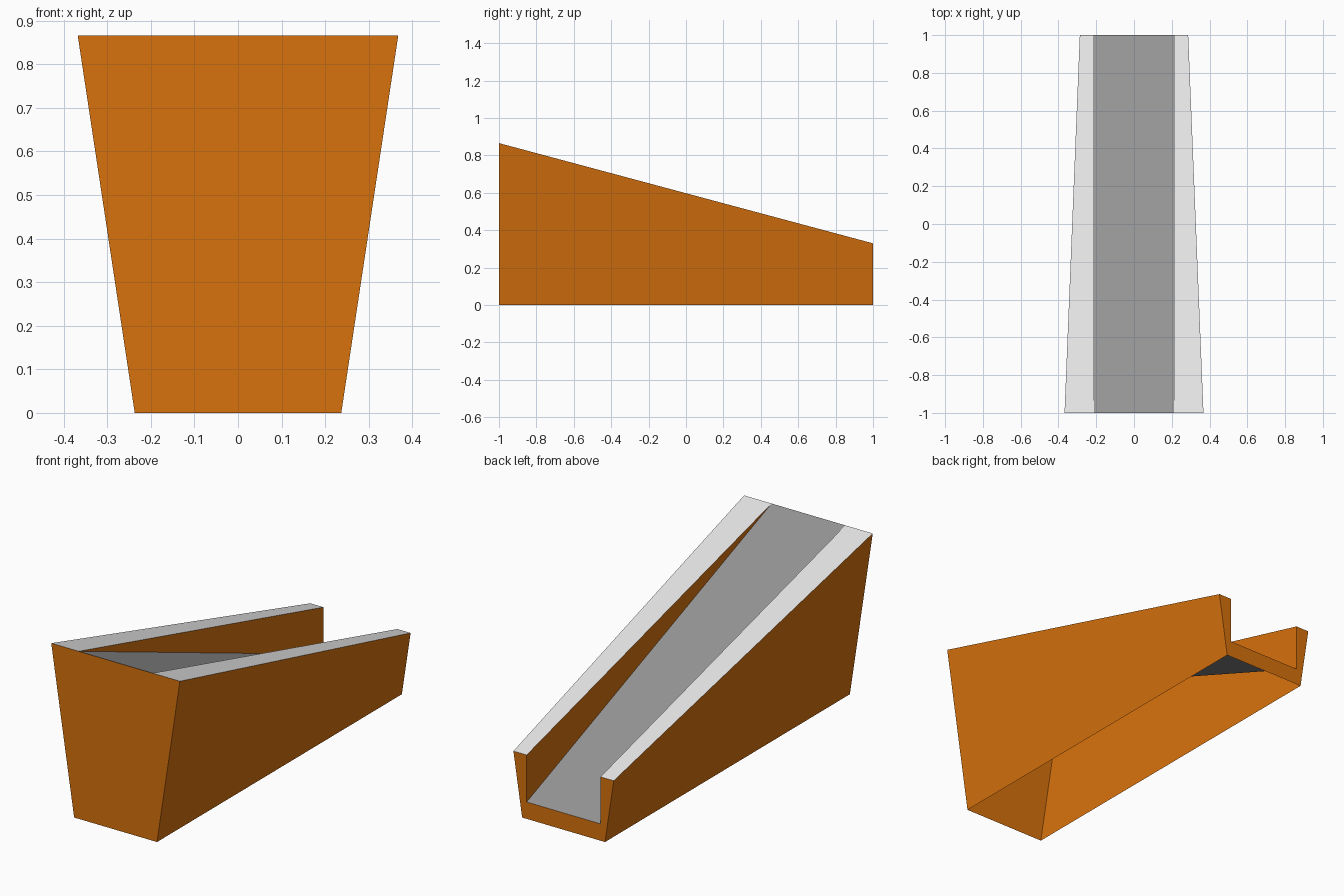
import bpy
from mathutils import Vector

if "Cube" in bpy.data.objects:
    bpy.data.objects.remove(bpy.data.objects["Cube"])

# Key dimensions
BASE, FLARE = 0.237, 0.151        # half width at the ground, widening per unit height
HF, HB = 0.866, 0.33              # top height at front and back
INNER, FLOOR = 0.211, 0.087       # channel half width, floor height at back


def half(z):
    return BASE + FLARE * z


def material(name, rgb):
    m = bpy.data.materials.new(name)
    m.diffuse_color = (*rgb, 1)
    m.use_nodes = True
    m.node_tree.nodes["Principled BSDF"].inputs["Base Color"].default_value = m.diffuse_color
    return m


orange = material("orange", (0.68, 0.165, 0.004))
light = material("light grey", (0.80, 0.80, 0.80))
grey = material("mid grey", (0.30, 0.30, 0.30))


def panel(name, points, facing, mat):
    """One flat sheet whose normal looks along 'facing'."""
    mesh = bpy.data.meshes.new(name)
    mesh.from_pydata(points, [], [list(range(len(points)))])
    mesh.update()
    if mesh.polygons[0].normal.dot(Vector(facing)) < 0:
        mesh.flip_normals()
    mesh.materials.append(mat)
    obj = bpy.data.objects.new(name, mesh)
    bpy.context.collection.objects.link(obj)


# Left and right: outer wall, sloping rail top, channel wall (hollow, open below)
for s, side in ((-1, "left"), (1, "right")):
    top_f, top_b = (s * half(HF), -1, HF), (s * half(HB), 1, HB)
    in_f, in_b = (s * INNER, -1, HF), (s * INNER, 1, HB)
    panel(side + "_outer_wall", [(s * BASE, -1, 0), (s * BASE, 1, 0), top_b, top_f],
          (s, 0, 0), orange)
    panel(side + "_rail_top", [top_f, top_b, in_b, in_f], (0, 0, 1), light)
    panel(side + "_channel_wall", [in_f, in_b, (s * INNER, 1, FLOOR)], (-s, 0, 0), orange)

# Channel floor
panel("channel_floor", [(-INNER, -1, HF), (INNER, -1, HF),
                        (INNER, 1, FLOOR), (-INNER, 1, FLOOR)], (0, 0, 1), grey)

# Front end plate
panel("front_plate", [(-BASE, -1, 0), (BASE, -1, 0),
                      (half(HF), -1, HF), (-half(HF), -1, HF)], (0, -1, 0), orange)

# U-shaped back end plate
right = [(BASE, 1, 0), (half(HB), 1, HB), (INNER, 1, HB), (INNER, 1, FLOOR)]
panel("back_plate", right + [(-x, y, z) for x, y, z in reversed(right)], (0, 1, 0), orange)
